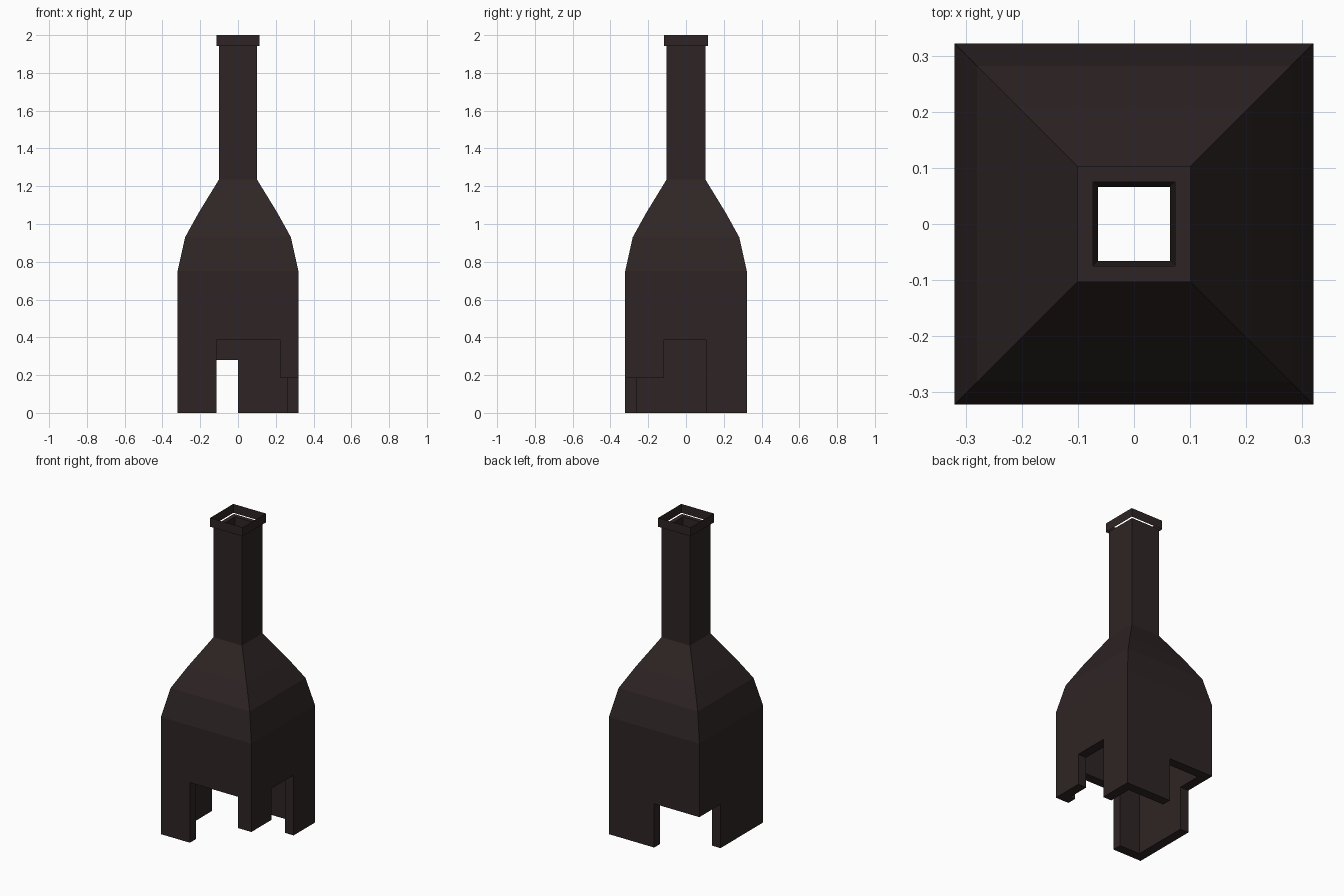
import bpy
import bmesh

old = bpy.data.objects.get("Cube")
if old:
    bpy.data.objects.remove(old, do_unlink=True)

# Soot brown material
soot = bpy.data.materials.new("soot_brown")
soot.use_nodes = True
color = (0.028, 0.018, 0.018, 1)
soot.diffuse_color = color
soot.node_tree.nodes["Principled BSDF"].inputs["Base Color"].default_value = color


def make_object(name, bm):
    mesh = bpy.data.meshes.new(name)
    bm.to_mesh(mesh)
    bm.free()
    mesh.materials.append(soot)
    obj = bpy.data.objects.new(name, mesh)
    bpy.context.collection.objects.link(obj)
    return obj


def square_loft(name, profile, closed):
    """Loft square rings of (half width, height); closed joins last to first."""
    bm = bmesh.new()
    rings = []
    for half, z in profile:
        hy = half + 0.002
        rings.append([bm.verts.new((sx * half, sy * hy, z))
                      for sx, sy in ((-1, -1), (1, -1), (1, 1), (-1, 1))])
    pairs = list(zip(rings, rings[1:]))
    if closed:
        pairs.append((rings[-1], rings[0]))
    for low, high in pairs:
        for i in range(4):
            j = (i + 1) % 4
            bm.faces.new((low[i], low[j], high[j], high[i]))
    return make_object(name, bm)


def cut_box(target, low, high):
    """Subtract an axis-aligned box from the target."""
    bm = bmesh.new()
    bmesh.ops.create_cube(bm, size=1)
    for v in bm.verts:
        v.co = [lo if c < 0 else hi for c, lo, hi in zip(v.co, low, high)]
    cutter = make_object("opening_cutter", bm)
    cutter.hide_render = True
    mod = target.modifiers.new("opening", "BOOLEAN")
    mod.operation = "DIFFERENCE"
    mod.solver = "EXACT"
    mod.object = cutter
    bpy.context.view_layer.objects.active = target
    bpy.ops.object.modifier_apply(modifier=mod.name)
    bpy.data.objects.remove(cutter, do_unlink=True)


# Hollow hearth, hood and flue as one thick-walled shell
outer = [(0.32, 0), (0.32, 0.75), (0.28, 0.93), (0.208, 1.06),
         (0.101, 1.235), (0.101, 1.945)]
inner = [(0.073, 1.945), (0.064, 1.21), (0.165, 1.04),
         (0.225, 0.91), (0.26, 0.735), (0.26, 0)]
shell = square_loft("chimney_shell", outer + inner, True)

# Openings: front, right side, shared front corner, rear corner
cut_box(shell, (-0.115, -0.4, -0.1), (0.225, -0.2, 0.385))
cut_box(shell, (0.2, -0.12, -0.1), (0.4, 0.105, 0.385))
cut_box(shell, (0.1, -0.4, -0.1), (0.4, -0.1, 0.185))
cut_box(shell, (-0.4, 0.108, -0.1), (0, 0.4, 0.28))

# Open thin collar around the flue top
square_loft("flue_collar", [(0.115, 1.943), (0.115, 2)], False)
